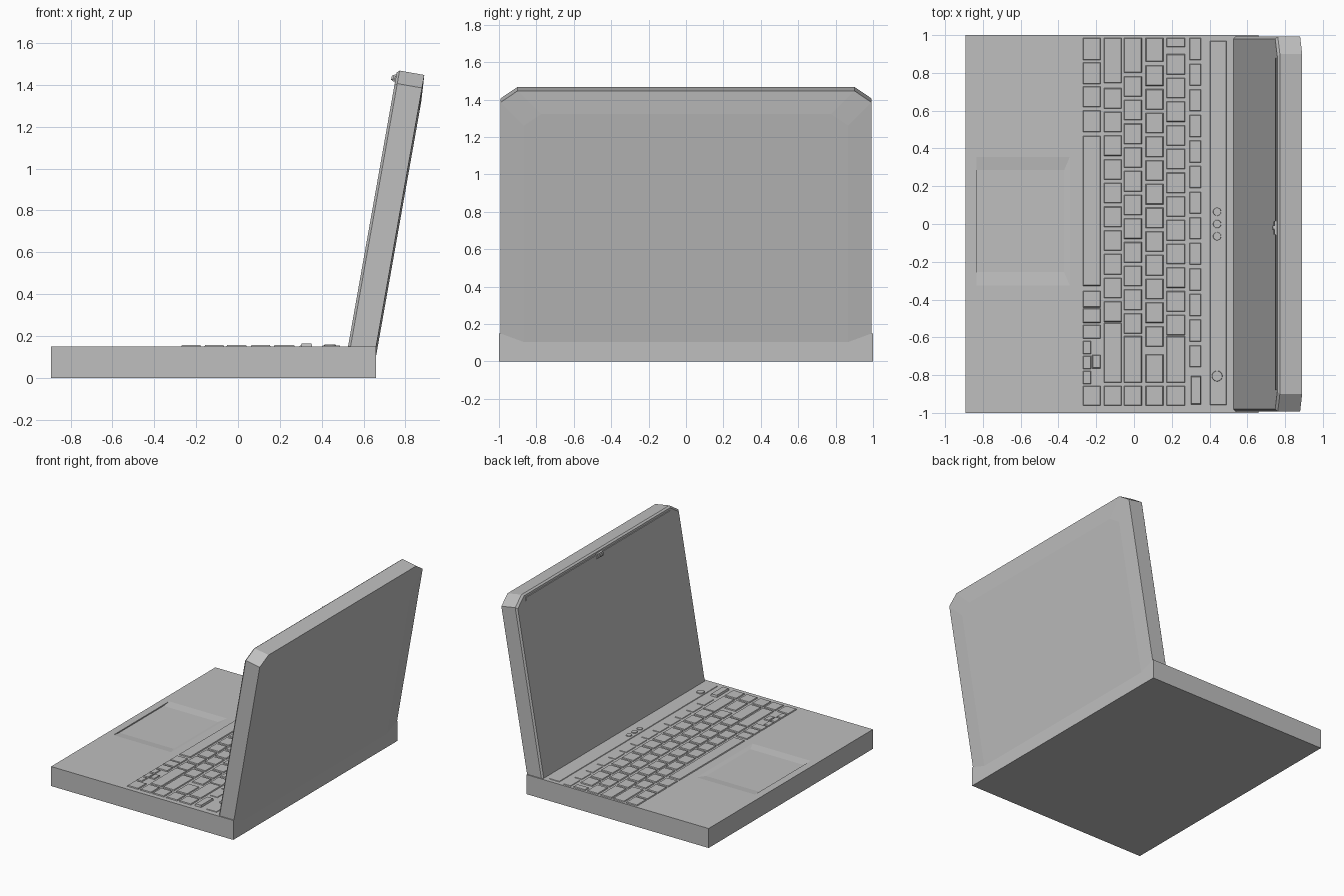
import bpy, bmesh, math
from mathutils import Matrix, Vector

if "Cube" in bpy.data.objects:
    bpy.data.objects.remove(bpy.data.objects["Cube"])

grey = bpy.data.materials.new("plain grey")
grey.diffuse_color = (0.52, 0.52, 0.52, 1)
grey.use_nodes = True
grey.node_tree.nodes["Principled BSDF"].inputs["Base Color"].default_value = grey.diffuse_color

TOP = 0.15            # height of the keyboard deck
TILT = math.atan(0.1776)
S, C = math.sin(TILT), math.cos(TILT)
# lid space: x runs up the lid, y across, z out of the screen
LID = Matrix(((S, 0, -C, 0.526), (0, 1, 0, 0), (C, 0, S, TOP), (0, 0, 0, 1)))


def finish(name, bm, matrix=None):
    bmesh.ops.recalc_face_normals(bm, faces=bm.faces)
    me = bpy.data.meshes.new(name)
    bm.to_mesh(me)
    bm.free()
    me.materials.append(grey)
    ob = bpy.data.objects.new(name, me)
    bpy.context.collection.objects.link(ob)
    if matrix:
        ob.matrix_world = matrix
    return ob


def loft(bm, rings):
    """Join closed rings of points and cap both ends."""
    vs = [[bm.verts.new(p) for p in r] for r in rings]
    n = len(vs[0])
    for a, b in zip(vs, vs[1:]):
        for i in range(n):
            bm.faces.new((a[i], a[(i + 1) % n], b[(i + 1) % n], b[i]))
    bm.faces.new(vs[0][::-1])
    bm.faces.new(vs[-1])


def rect(x0, x1, y0, y1, z):
    return [(x0, y0, z), (x1, y0, z), (x1, y1, z), (x0, y1, z)]


def block(bm, x0, x1, y0, y1, z0, z1, inset=0.0):
    """Box whose top is slightly smaller than its foot."""
    loft(bm, [rect(x0, x1, y0, y1, z0),
              rect(x0 + inset, x1 - inset, y0 + inset, y1 - inset, z1)])


# base with the shallow sloped touchpad recess
bm = bmesh.new()
loft(bm, [rect(-0.893, 0.66, -1, 1, 0),
          rect(-0.893, 0.66, -1, 1, TOP),
          rect(-0.835, -0.34, -0.325, 0.355, TOP),
          rect(-0.834, -0.37, -0.255, 0.285, TOP - 0.008)])
finish("base", bm)


# lid with cut top corners, bevelled screen side and raised back panel
def lid_ring(m, z, cut=0.0):
    w, h = 0.992 - m, 1.341 - m
    k = 0.092
    return [(-0.06, -w, z), (-0.06, w, z), (h - 0.063, w, z),
            (h, w - k, z), (h, -w + k, z), (h - 0.063, -w, z)]


bm = bmesh.new()
loft(bm, [lid_ring(0.012, 0), lid_ring(0, -0.012),
          lid_ring(0, -0.132), lid_ring(0.125, -0.140)])
finish("lid", bm, LID)

# thin ridge above the screen
bm = bmesh.new()
block(bm, 1.285, 1.315, -0.88, 0.88, -0.004, 0.005, 0.004)
finish("screen_top_ridge", bm, LID)

# webcam
bm = bmesh.new()
block(bm, 1.28, 1.322, -0.06, 0.02, -0.004, 0.012, 0.006)
bmesh.ops.create_cone(bm, cap_ends=True, segments=16, radius1=0.013, radius2=0.011,
                      depth=0.012, matrix=Matrix.Translation((1.301, -0.02, 0.014)))
finish("webcam", bm, LID)

# keyboard
bm = bmesh.new()
PITCH, KEY = 0.1255, 0.109


def key(x0, x1, y_hi, y_lo, h=0.007):
    block(bm, x0, x1, y_lo, y_hi, TOP - 0.002, TOP + h, 0.004)


# x0, x1, end of first key, start of letter keys, letter count, start of last key
rows = [(-0.161, -0.066, 0.745, 0.720, 10, -0.524),
        (-0.055, 0.042, 0.800, 0.783, 11, -0.593),
        (0.061, 0.156, 0.860, 0.840, 12, -0.690),
        (0.171, 0.272, 0.935, 0.900, 12, -0.593)]
for x0, x1, first, start, count, last in rows:
    key(x0, x1, 0.985, first)
    for i in range(count):
        y = start - i * PITCH
        key(x0, x1, y, y - KEY)
    key(x0, x1, last, -0.840)
    key(x0, x1, -0.857, -0.963)

# space bar row and arrow keys
A0, A1 = -0.272, -0.177
for hi, lo in ((0.985, 0.868), (0.857, 0.741), (0.73, 0.619), (0.603, 0.487),
               (0.466, -0.328), (-0.354, -0.442), (-0.446, -0.524),
               (-0.534, -0.608), (-0.857, -0.963)):
    key(A0, A1, hi, lo)
for hi in (-0.619, -0.698, -0.778):
    key(A0, A0 + 0.046, hi, hi - 0.07)
key(A0 + 0.05, A1, -0.693, -0.765)

# function keys
for i in range(13):
    y = 0.985 - i * 0.1355
    key(0.293, 0.356, y, y - 0.118, 0.004)
key(0.30, 0.355, -0.805, -0.955, 0.015)
finish("keyboard_keys", bm)

# control strip behind the keys
bm = bmesh.new()
block(bm, 0.40, 0.49, -0.96, 0.97, TOP - 0.002, TOP + 0.004, 0.004)
finish("control_strip", bm)

# round buttons
bm = bmesh.new()
for y, r in ((0.065, 0.023), (0, 0.023), (-0.065, 0.023), (-0.805, 0.03)):
    bmesh.ops.create_cone(bm, cap_ends=True, segments=16, radius1=r, radius2=r * 0.88,
                          depth=0.012, matrix=Matrix.Translation((0.44, y, TOP + 0.004)))
finish("round_buttons", bm)
